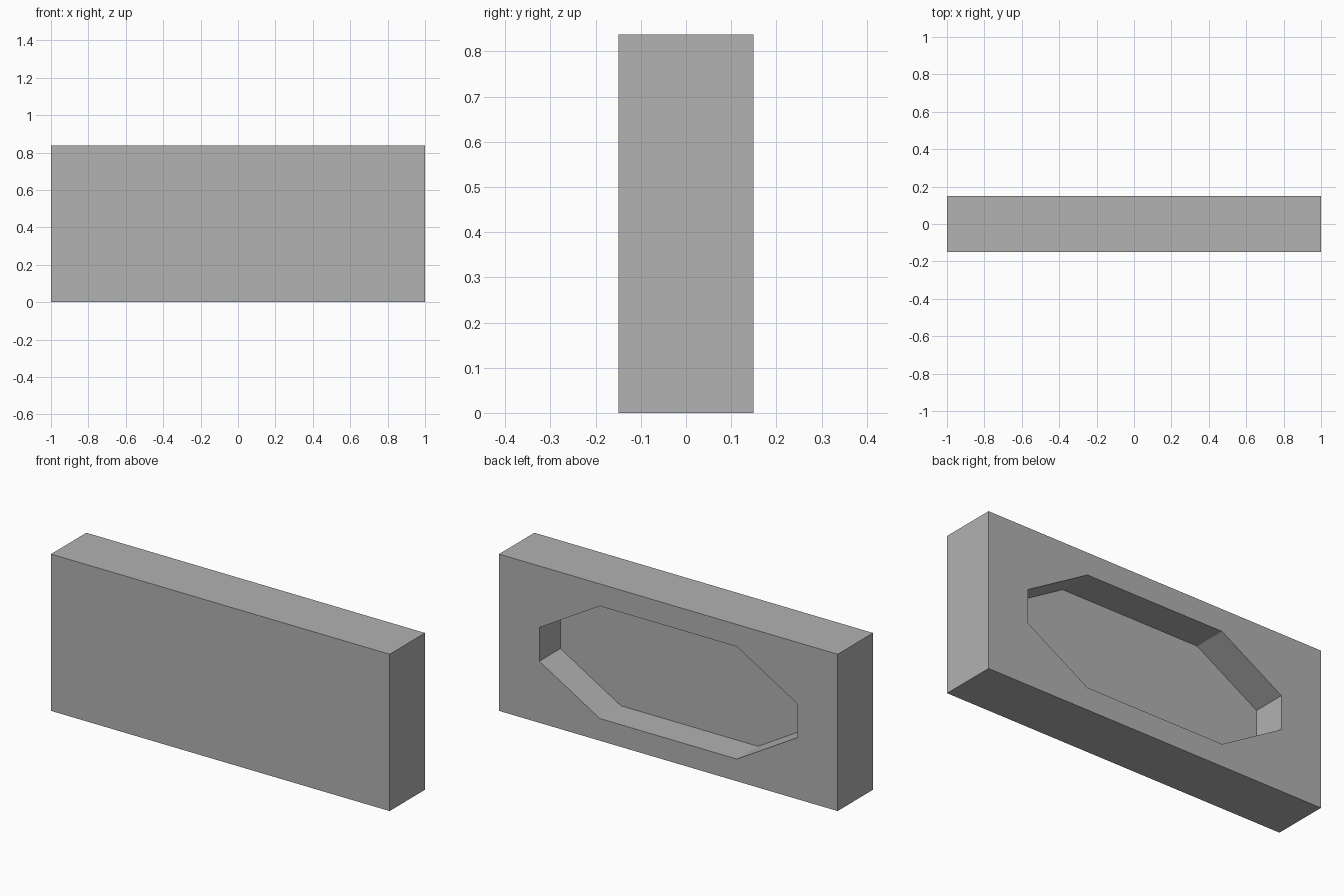
import bpy
import bmesh
from mathutils import Vector

cube = bpy.data.objects.get("Cube")
if cube:
    bpy.data.objects.remove(cube, do_unlink=True)

WIDTH, DEPTH, HEIGHT = 2.0, 0.298, 0.837
POCKET_DEPTH = 0.178

grey = bpy.data.materials.new("plain_grey")
grey.use_nodes = True
colour = (0.445, 0.445, 0.445, 1)
grey.diffuse_color = colour
grey.node_tree.nodes["Principled BSDF"].inputs["Base Color"].default_value = colour


def prism(name, outline, y_start, y_end):
    """Extrude an x-z outline along y, centred on the panel's mid height."""
    bm = bmesh.new()
    face = bm.faces.new([bm.verts.new((x, y_start, z + HEIGHT / 2)) for x, z in outline])
    grown = bmesh.ops.extrude_face_region(bm, geom=[face])["geom"]
    moved = [g for g in grown if isinstance(g, bmesh.types.BMVert)]
    bmesh.ops.translate(bm, verts=moved, vec=Vector((0, y_end - y_start, 0)))
    bmesh.ops.recalc_face_normals(bm, faces=bm.faces)
    mesh = bpy.data.meshes.new(name)
    bm.to_mesh(mesh)
    bm.free()
    mesh.materials.append(grey)
    obj = bpy.data.objects.new(name, mesh)
    bpy.context.collection.objects.link(obj)
    return obj


def mirrored(quarter):
    """Reflect a quarter outline into all four quadrants, in order."""
    half = quarter + [(-x, z) for x, z in reversed(quarter)]
    return half + [(-x, -z) for x, z in half]


# Solid rectangular panel
panel = prism("panel", mirrored([(WIDTH / 2, HEIGHT / 2)]), -DEPTH / 2, DEPTH / 2)

# Long eight-sided pocket sunk into the back
cutter = prism("pocket_cutter", mirrored([(0.762, 0.09), (0.405, 0.3)]),
               DEPTH / 2 - POCKET_DEPTH, DEPTH / 2 + 0.1)
cutter.hide_render = True
cut = panel.modifiers.new("pocket", 'BOOLEAN')
cut.operation = 'DIFFERENCE'
cut.solver = 'EXACT'
cut.object = cutter

# Apply the cut and drop the helper
bpy.context.view_layer.objects.active = panel
panel.select_set(True)
bpy.ops.object.modifier_apply(modifier=cut.name)
bpy.data.objects.remove(cutter, do_unlink=True)
